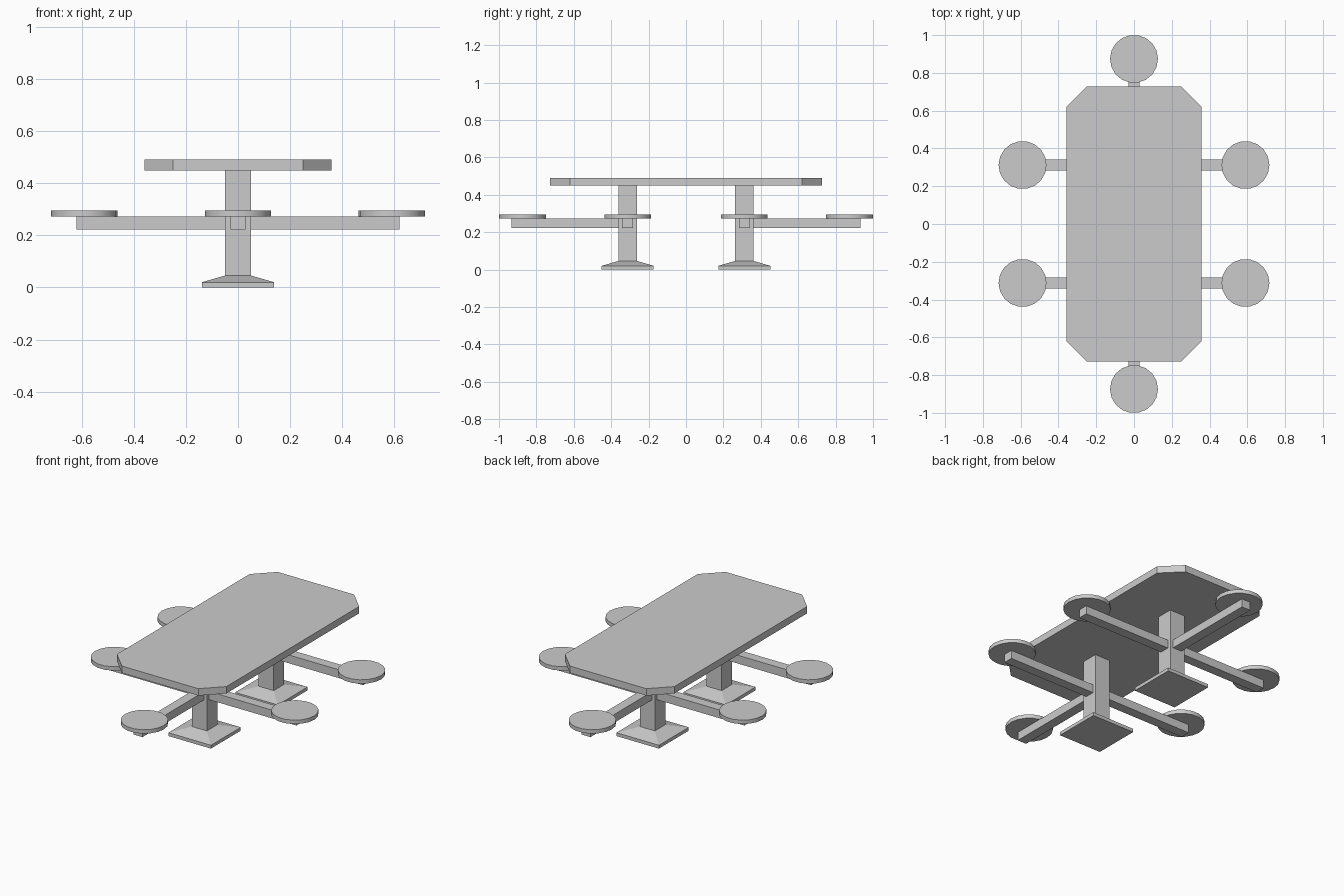
import bpy, bmesh, math

if "Cube" in bpy.data.objects:
    bpy.data.objects.remove(bpy.data.objects["Cube"])

POST_Y = 0.312


def finish(name, bm):
    bmesh.ops.recalc_face_normals(bm, faces=bm.faces)
    mesh = bpy.data.meshes.new(name)
    bm.to_mesh(mesh)
    bm.free()
    obj = bpy.data.objects.new(name, mesh)
    bpy.context.collection.objects.link(obj)
    return obj


def loft(name, layers):
    """Skin a stack of outlines, each a list of 3D points, and cap both ends."""
    bm = bmesh.new()
    rings = [[bm.verts.new(p) for p in layer] for layer in layers]
    n = len(rings[0])
    for a, b in zip(rings, rings[1:]):
        for i in range(n):
            j = (i + 1) % n
            bm.faces.new((a[i], a[j], b[j], b[i]))
    bm.faces.new(rings[0][::-1])
    bm.faces.new(rings[-1])
    return finish(name, bm)


def rect(x0, x1, y0, y1, z):
    return [(x0, y0, z), (x1, y0, z), (x1, y1, z), (x0, y1, z)]


def box(name, x0, x1, y0, y1, z0, z1):
    return loft(name, [rect(x0, x1, y0, y1, z) for z in (z0, z1)])


def seat(name, x, y, r=0.127, z0=0.272, z1=0.295, sides=18):
    ring = [(x + r * math.cos(2 * math.pi * i / sides),
             y + r * math.sin(2 * math.pi * i / sides)) for i in range(sides)]
    obj = loft(name, [[(px, py, z) for px, py in ring] for z in (z0, z1)])
    bpy.ops.object.select_all(action='DESELECT')
    obj.select_set(True)
    bpy.context.view_layer.objects.active = obj
    bpy.ops.object.shade_smooth_by_angle(angle=math.radians(35))


# Table top with clipped corners
X, Y, CX, CY = 0.358, 0.728, 0.25, 0.62
outline = [(CX, -Y), (X, -CY), (X, CY), (CX, Y),
           (-CX, Y), (-X, CY), (-X, -CY), (-CX, -Y)]
loft("table_top", [[(x, y, z) for x, y in outline] for z in (0.449, 0.49)])

for side, s in (("front", -1), ("back", 1)):
    c = s * POST_Y

    # Pedestal: flared foot running up into a square post
    profile = [(0.139, 0), (0.139, 0.02), (0.049, 0.046), (0.049, 0.449)]
    loft(side + "_pedestal", [rect(-h, h, c - h, c + h, z) for h, z in profile])

    # Seat arms: one across, one out to the end seat
    box(side + "_cross_arm", -0.62, 0.62, c - 0.029, c + 0.029, 0.223, 0.272)
    y0, y1 = sorted((c + s * 0.029, s * 0.934))
    box(side + "_end_arm", -0.029, 0.029, y0, y1, 0.223, 0.272)

    # Round seats
    seat(side + "_left_seat", -0.59, c)
    seat(side + "_right_seat", 0.59, c)
    seat(side + "_end_seat", 0, s * 0.874)
